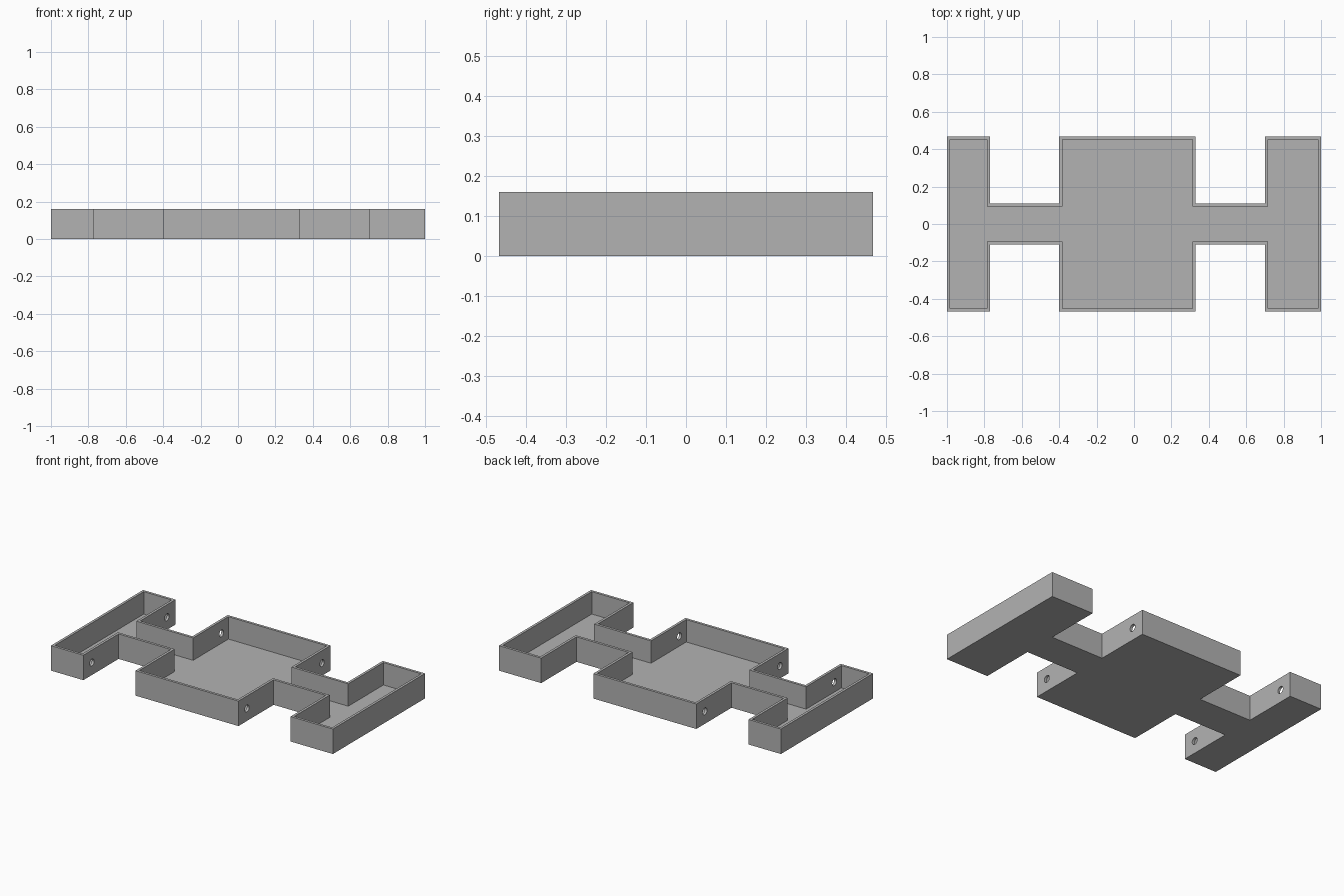
import bpy, bmesh, math
from mathutils import Matrix, Vector

cube = bpy.data.objects.get("Cube")
if cube:
    bpy.data.objects.remove(cube, do_unlink=True)

HEIGHT, WALL = 0.16, 0.0165
HALF_DEPTH, HALF_NECK = 0.467, 0.11
HOLE_Y, HOLE_R = 0.38, 0.022

grey = bpy.data.materials.new("Plain grey")
grey.use_nodes = True
colour = (0.45, 0.45, 0.45, 1)
grey.diffuse_color = colour
grey.node_tree.nodes["Principled BSDF"].inputs["Base Color"].default_value = colour


def make_object(name, bm):
    bmesh.ops.recalc_face_normals(bm, faces=bm.faces)
    mesh = bpy.data.meshes.new(name)
    bm.to_mesh(mesh)
    bm.free()
    mesh.materials.append(grey)
    obj = bpy.data.objects.new(name, mesh)
    bpy.context.collection.objects.link(obj)
    return obj


# Outline: three wide bays joined by two narrow necks
D, N = HALF_DEPTH, HALF_NECK
front = [(-1, D), (-0.77, D), (-0.77, N), (-0.40, N), (-0.40, D), (0.33, D),
         (0.33, N), (0.70, N), (0.70, D), (1, D)]
outline = [(x, -y) for x, y in front] + front[::-1]

# Solid slab
bm = bmesh.new()
base = bm.faces.new([bm.verts.new((x, y, 0)) for x, y in outline])
slab = bmesh.ops.extrude_face_region(bm, geom=[base], use_keep_orig=True)["geom"]
bmesh.ops.translate(bm, vec=Vector((0, 0, HEIGHT)),
                    verts=[v for v in slab if isinstance(v, bmesh.types.BMVert)])
bmesh.ops.recalc_face_normals(bm, faces=bm.faces)

# Rim and recessed floor
top = max(bm.faces, key=lambda f: f.calc_center_median().z)
bmesh.ops.inset_region(bm, faces=[top], thickness=WALL, use_even_offset=True)
floor = bmesh.ops.extrude_discrete_faces(bm, faces=[top])["faces"][0]
bmesh.ops.translate(bm, vec=Vector((0, 0, WALL - HEIGHT)), verts=floor.verts)
tray = make_object("tray", bm)

# Round cable holes through the bay end walls
bm = bmesh.new()
for x in (-0.77 - WALL / 2, -0.40 + WALL / 2, 0.33 - WALL / 2):
    for y in (-HOLE_Y, HOLE_Y):
        place = Matrix.Translation((x, y, HEIGHT / 2)) @ Matrix.Rotation(math.pi / 2, 4, "Y")
        bmesh.ops.create_cone(bm, cap_ends=True, segments=32, radius1=HOLE_R,
                              radius2=HOLE_R, depth=WALL * 3, matrix=place)
cutter = make_object("hole_cutter", bm)
cutter.hide_render = True

cut = tray.modifiers.new("Holes", "BOOLEAN")
cut.operation = "DIFFERENCE"
cut.solver = "EXACT"
cut.object = cutter
bpy.context.view_layer.objects.active = tray
tray.select_set(True)
bpy.ops.object.modifier_apply(modifier=cut.name)
bpy.data.objects.remove(cutter, do_unlink=True)
bpy.ops.object.shade_smooth_by_angle(angle=math.radians(30))
